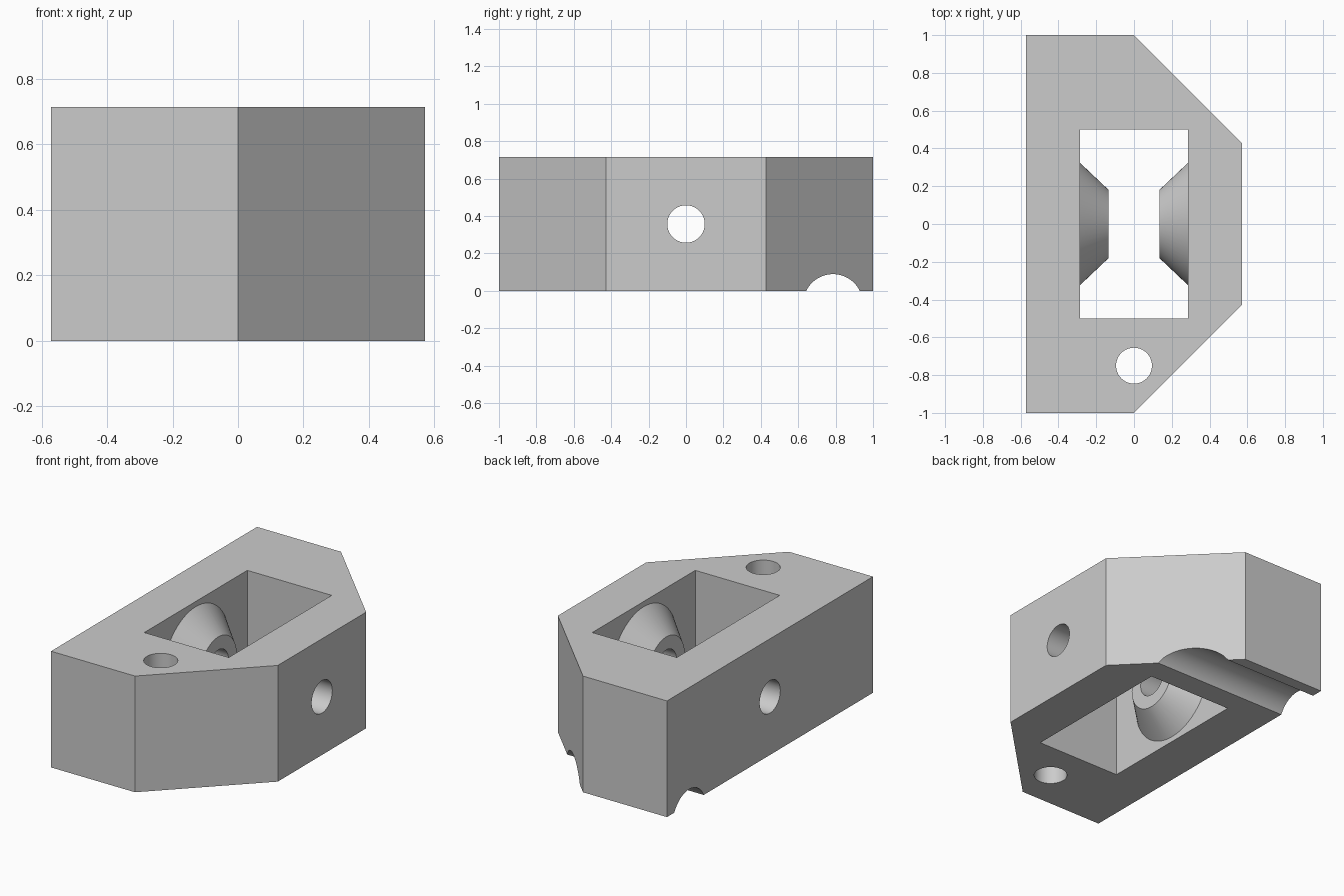
import bpy
import bmesh
import math
from mathutils import Matrix

cube = bpy.data.objects.get("Cube")
if cube:
    bpy.data.objects.remove(cube, do_unlink=True)

HEIGHT = 0.714
MID = HEIGHT / 2

grey = bpy.data.materials.new("plain grey")
grey.use_nodes = True
colour = (0.6, 0.6, 0.6, 1)
grey.diffuse_color = colour
grey.node_tree.nodes["Principled BSDF"].inputs["Base Color"].default_value = colour


def finish(name, bm):
    bmesh.ops.recalc_face_normals(bm, faces=bm.faces)
    mesh = bpy.data.meshes.new(name)
    bm.to_mesh(mesh)
    bm.free()
    mesh.materials.append(grey)
    obj = bpy.data.objects.new(name, mesh)
    bpy.context.collection.objects.link(obj)
    return obj


def prism(name, outline, bottom, top):
    bm = bmesh.new()
    face = bm.faces.new([bm.verts.new((x, y, bottom)) for x, y in outline])
    grown = bmesh.ops.extrude_face_region(bm, geom=[face])["geom"]
    verts = [v for v in grown if isinstance(v, bmesh.types.BMVert)]
    bmesh.ops.translate(bm, verts=verts, vec=(0, 0, top - bottom))
    return finish(name, bm)


def frustum(name, centre, r1, r2, length, turn=0):
    """Cone or cylinder along z, turned about y so r2 can face +x or -x."""
    bm = bmesh.new()
    bmesh.ops.create_cone(bm, cap_ends=True, segments=64, radius1=r1, radius2=r2,
                          depth=length,
                          matrix=Matrix.Translation(centre) @ Matrix.Rotation(turn, 4, "Y"))
    return finish(name, bm)


def combine(target, tool, operation):
    mod = target.modifiers.new(tool.name, "BOOLEAN")
    mod.object, mod.operation, mod.solver = tool, operation, "EXACT"
    bpy.context.view_layer.objects.active = target
    bpy.ops.object.modifier_apply(modifier=mod.name)
    bpy.data.objects.remove(tool, do_unlink=True)


# Block with two chamfered corners
block = prism("bracket_block",
              [(-0.571, -1), (0, -1), (0.571, -0.429), (0.571, 0.429), (0, 1), (-0.571, 1)],
              0, HEIGHT)

# Rectangular window through the height
w, d = 0.287, 0.5
combine(block, prism("window_cutter", [(-w, -d), (w, -d), (w, d), (-w, d)], -0.1, 1),
        "DIFFERENCE")

# Conical bosses facing each other, rooted slightly inside the walls
root, tip = w + 0.02, 0.134
for side in (-1, 1):
    boss = frustum("boss", (side * (root + tip) / 2, 0, MID), 0.344, 0.18,
                   root - tip, -side * math.pi / 2)
    combine(block, boss, "UNION")

# Cross bore, upright bolt hole and groove under the back end
for name, centre, radius, turn in (
        ("cross_bore", (0, 0, MID), 0.1, math.pi / 2),
        ("bolt_hole", (0, -0.75, MID), 0.095, 0),
        ("groove", (0, 0.786, -0.07), 0.159, math.pi / 2)):
    combine(block, frustum(name, centre, radius, radius, 2, turn), "DIFFERENCE")

# Smooth round surfaces, keep edges crisp
bpy.ops.object.select_all(action="DESELECT")
block.select_set(True)
bpy.context.view_layer.objects.active = block
bpy.ops.object.shade_smooth_by_angle(angle=math.radians(25))
